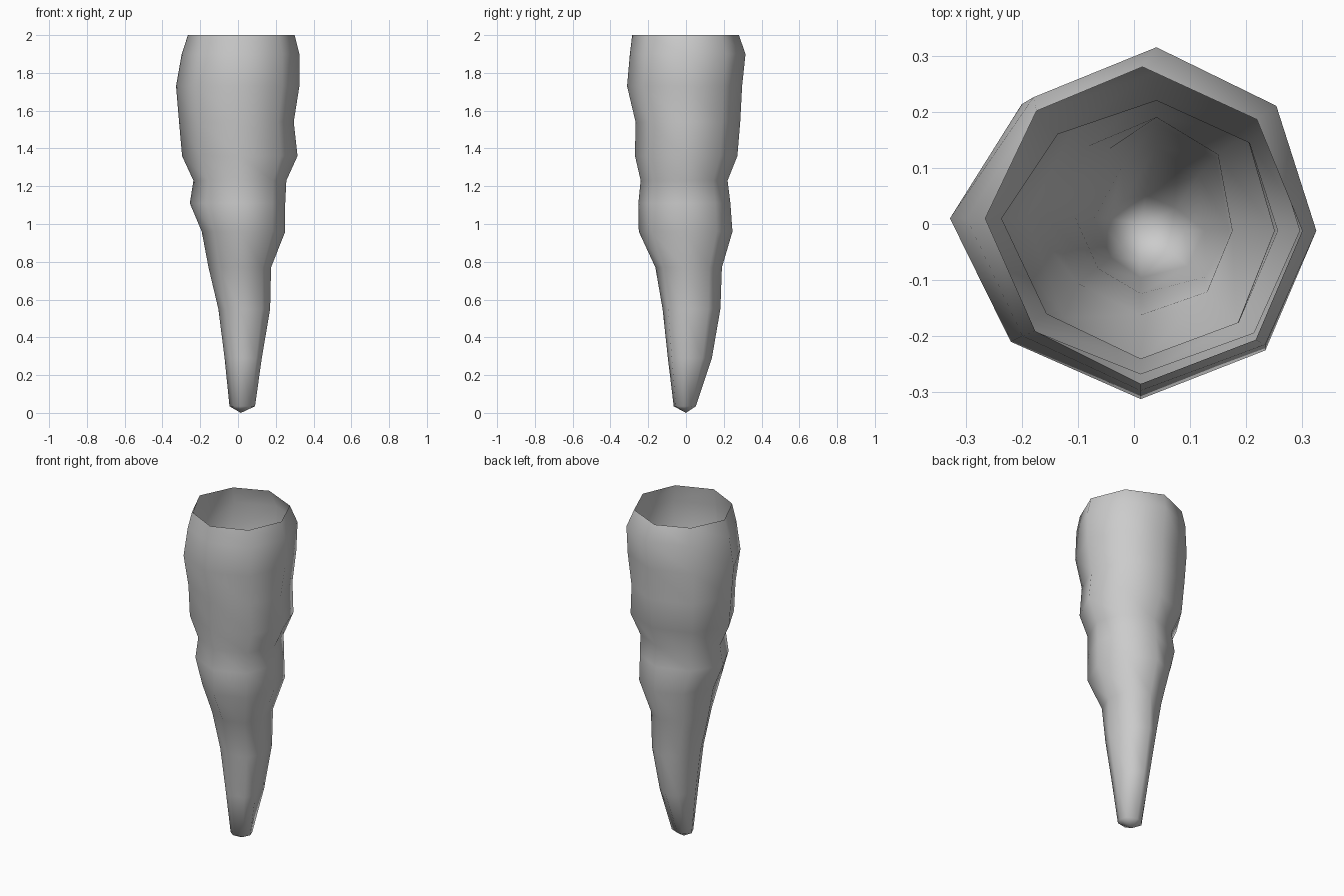
import bpy, bmesh

if "Cube" in bpy.data.objects:
    bpy.data.objects.remove(bpy.data.objects["Cube"])

# Ring heights with the west, east, south and north reach at each height
rings = [
    (2.00, -.265, .300, -.285, .280),
    (1.90, -.298, .325, -.297, .315),
    (1.73, -.328, .325, -.312, .297),
    (1.54, -.312, .295, -.267, .287),
    (1.36, -.296, .315, -.270, .272),
    (1.23, -.236, .256, -.240, .220),
    (1.11, -.255, .250, -.252, .235),
    (0.96, -.192, .250, -.250, .246),
    (0.77, -.156, .175, -.162, .190),
    (0.55, -.104, .170, -.124, .182),
    (0.29, -.071, .126, -.096, .137),
    (0.035, -.045, .090, -.065, .052),
]

bm = bmesh.new()
loops = []
for z, w, e, s, n in rings:
    back = .015 if z == 2 else .04 if z > .1 else .02
    cardinal = [(e, -.012), (back, n), (w, .01), (.012, s)]
    loop = []
    # Eight-sided section: diagonal corners follow from their neighbours
    for i in range(4):
        a, b = cardinal[i], cardinal[(i + 1) % 4]
        loop.append(bm.verts.new((a[0], a[1], z)))
        loop.append(bm.verts.new(((a[0] + b[0]) * .695, (a[1] + b[1]) * .695, z)))
    loops.append(loop)

# Open-topped wall
for top, low in zip(loops, loops[1:]):
    for i in range(8):
        j = (i + 1) % 8
        bm.faces.new((top[i], low[i], low[j], top[j]))

# Blunt closed tip
tip = bm.verts.new((.015, 0, 0))
for i in range(8):
    bm.faces.new((loops[-1][i], tip, loops[-1][(i + 1) % 8]))

for f in bm.faces:
    f.smooth = True
bmesh.ops.recalc_face_normals(bm, faces=bm.faces)
# Keep the wall facing outward
if sum(f.normal.dot(f.calc_center_median().xy.to_3d()) for f in bm.faces) < 0:
    bmesh.ops.reverse_faces(bm, faces=bm.faces)

mesh = bpy.data.meshes.new("stalactite")
bm.to_mesh(mesh)
bm.free()
bpy.context.collection.objects.link(bpy.data.objects.new("stalactite", mesh))
